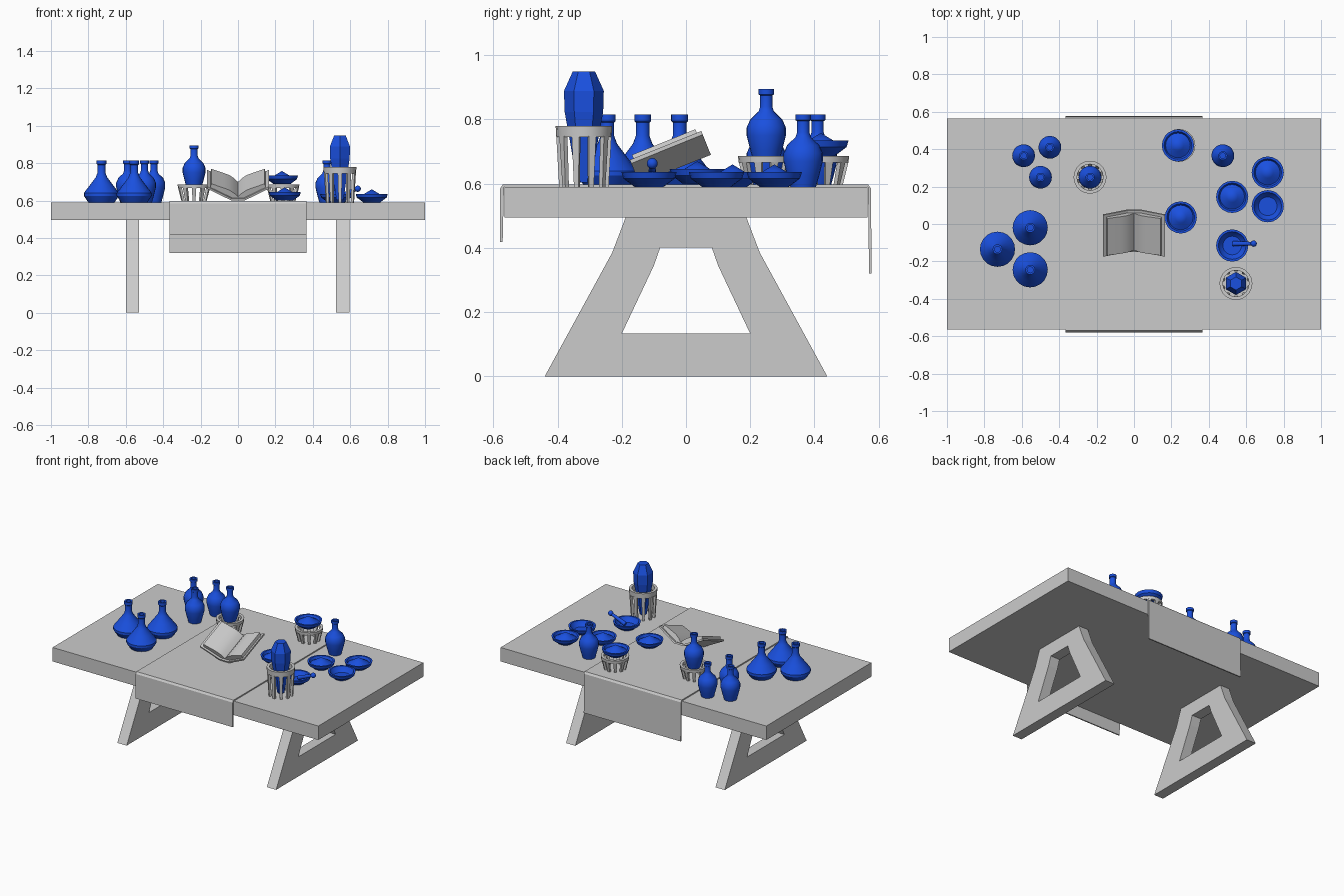
import bpy, bmesh, math
from mathutils import Vector, Matrix

if "Cube" in bpy.data.objects:
    bpy.data.objects.remove(bpy.data.objects["Cube"])

blue = bpy.data.materials.new("blue_glaze")
blue.diffuse_color = (0.01, 0.08, 0.74, 1)
blue.use_nodes = True
blue.node_tree.nodes["Principled BSDF"].inputs["Base Color"].default_value = blue.diffuse_color
TOP = 0.59


def finish(name, bm, mat=None, smooth=True):
    bmesh.ops.recalc_face_normals(bm, faces=bm.faces)
    me = bpy.data.meshes.new(name)
    bm.to_mesh(me)
    bm.free()
    if smooth:
        me.shade_smooth()
        me.set_sharp_from_angle(angle=math.radians(30))
    if mat:
        me.materials.append(mat)
    ob = bpy.data.objects.new(name, me)
    bpy.context.collection.objects.link(ob)
    return ob


def lathe(bm, prof, loc, n=20, closed=False, turn=0.0):
    rings = []
    for r, z in prof:
        if r == 0:
            rings.append([bm.verts.new((loc[0], loc[1], loc[2] + z))] * n)
        else:
            rings.append([bm.verts.new((loc[0] + r * math.cos(turn + i * math.tau / n),
                                        loc[1] + r * math.sin(turn + i * math.tau / n),
                                        loc[2] + z)) for i in range(n)])
    pairs = list(zip(rings, rings[1:])) + ([(rings[-1], rings[0])] if closed else [])
    for a, b in pairs:
        for i in range(n):
            j = (i + 1) % n
            vs = list(dict.fromkeys((a[i], a[j], b[j], b[i])))
            if len(vs) > 2:
                bm.faces.new(vs)


def prism(name, outer, place, t0, t1, inner=None, smooth=False):
    """Extrude a profile from t0 to t1; inner is an optional hole loop."""
    bm = bmesh.new()
    loops = [[[bm.verts.new(place(p, t)) for p in loop] for t in (t0, t1)]
             for loop in (outer, inner) if loop]
    for a, b in loops:
        for i in range(len(a)):
            j = (i + 1) % len(a)
            bm.faces.new((a[i], a[j], b[j], b[i]))
    for k in (0, 1):
        if inner:
            o, h = loops[0][k], loops[1][k]
            for i in range(len(o)):
                j = (i + 1) % len(o)
                bm.faces.new((o[i], o[j], h[j], h[i]))
        else:
            bm.faces.new(loops[0][k])
    return finish(name, bm, smooth=smooth)


def along_x(p, t):
    return (t, p[0], p[1])


# Table top
bm = bmesh.new()
bmesh.ops.create_cube(bm, size=1, matrix=Matrix.Translation((0, 0, 0.5425)) @ Matrix.Diagonal((2, 1.13, 0.095, 1)))
finish("table_top", bm, smooth=False)

# Trestle legs with a window
leg = [(-0.44, 0), (0.44, 0), (0.23, 0.385), (0.188, 0.495), (-0.188, 0.495), (-0.23, 0.385)]
hole = [(-0.2, 0.133), (0.2, 0.133), (0.1, 0.345), (0.08, 0.402), (-0.08, 0.402), (-0.1, 0.345)]
for side, x in (("left", -0.565), ("right", 0.56)):
    prism(side + "_trestle", leg, along_x, x - 0.035, x + 0.035, hole)

# Table runner draped over front and back
runner = [(-0.579, 0.418), (-0.579, 0.585), (-0.57, 0.598), (0.567, 0.598), (0.576, 0.585), (0.578, 0.32),
          (0.57, 0.32), (0.567, 0.589), (-0.567, 0.589), (-0.571, 0.418)]
prism("table_runner", runner, along_x, -0.365, 0.365)

# Open book, tilted up at the back
tilt = Matrix.Translation((0, -0.145, 0.6)) @ Matrix.Rotation(math.radians(22), 4, 'X')


def in_book(p, t):
    return tilt @ Vector((p[0], t, p[1]))


cover = [(-0.165, 0.068), (-0.035, 0), (0.035, 0), (0.165, 0.068), (0.165, 0.08), (0.032, 0.011), (-0.032, 0.011), (-0.165, 0.08)]
prism("book_cover", cover, in_book, 0, 0.24)
page = [(0, 0.011), (0.032, 0.011), (0.148, 0.071), (0.143, 0.092), (0.11, 0.08), (0.075, 0.067), (0.045, 0.055), (0.02, 0.037), (0, 0.016)]
for side, s in (("left", -1), ("right", 1)):
    prism(side + "_pages", [(s * x, w) for x, w in page], in_book, 0.012, 0.225, smooth=True)

# Bottles
flask = [(0, 0), (0.07, 0), (0.094, 0.035), (0.094, 0.05), (0.06, 0.095), (0.03, 0.135), (0.021, 0.16),
         (0.021, 0.2), (0.026, 0.205), (0.026, 0.225), (0.016, 0.225), (0.016, 0.19), (0, 0.19)]
bottle = [(0, 0), (0.04, 0), (0.05, 0.035), (0.061, 0.08), (0.061, 0.105), (0.05, 0.13), (0.024, 0.155),
          (0.019, 0.17), (0.019, 0.205), (0.024, 0.208), (0.024, 0.225), (0.015, 0.225), (0.015, 0.19), (0, 0.19)]
for i, (x, y) in enumerate([(-0.73, -0.135), (-0.555, -0.02), (-0.555, -0.245)]):
    bm = bmesh.new()
    lathe(bm, flask, (x, y, TOP))
    finish(f"flask_{i + 1}", bm, blue)
for i, (x, y, z) in enumerate([(-0.59, 0.365, TOP), (-0.45, 0.41, TOP), (-0.5, 0.25, TOP),
                               (0.475, 0.365, TOP), (-0.235, 0.25, 0.67)]):
    bm = bmesh.new()
    lathe(bm, bottle, (x, y, z))
    finish(f"bottle_{i + 1}", bm, blue)


# Slatted stands: a ring on splayed, tapering bars
def stand(name, x, y, z, h, ring_h, r_top, r_bot, n=10):
    bm = bmesh.new()
    lathe(bm, [(r_top, h), (r_top - 0.002, h - ring_h), (r_top - 0.018, h - ring_h), (r_top - 0.018, h)],
          (x, y, z), closed=True)
    for k in range(n):
        geo = bmesh.ops.create_cube(bm, size=1)["verts"]
        turn = Matrix.Rotation((k + 0.5) * math.tau / n, 3, 'Z')
        for v in geo:
            up = v.co.z > 0
            r = (r_top - 0.009 if up else r_bot - 0.007) + v.co.x * 0.014
            w = v.co.y * (0.024 if up else 0.015)
            v.co = turn @ Vector((r, w, h - ring_h * 0.9 if up else 0)) + Vector((x, y, z))
    finish(name, bm)


stand("bottle_stand", -0.235, 0.25, TOP + 0.006, 0.09, 0.02, 0.088, 0.068)
stand("bowl_stand", 0.24, 0.42, TOP + 0.006, 0.09, 0.02, 0.088, 0.068)
stand("crystal_stand", 0.545, -0.318, TOP, 0.19, 0.035, 0.088, 0.077)

# Faceted crystal
bm = bmesh.new()
lathe(bm, [(0, 0), (0.022, 0), (0.042, 0.12), (0.06, 0.22), (0.062, 0.285), (0.035, 0.345), (0, 0.345)],
      (0.545, -0.318, 0.604), n=6, turn=math.pi / 6)
finish("crystal", bm, blue, smooth=False)

# Bowls, heaped or level
bowl = [(0, 0), (0.045, 0), (0.08, 0.026), (0.086, 0.046), (0.074, 0.046), (0.066, 0.03)]
for i, (x, y, z, heaped) in enumerate([(0.235, 0.42, 0.688, 1), (0.25, 0.035, 0.6, 1), (0.525, 0.145, TOP, 1),
                                       (0.715, 0.275, TOP, 1), (0.715, 0.095, TOP, 0), (0.525, -0.115, TOP, 0)]):
    bm = bmesh.new()
    fill = [(0.03, 0.052), (0, 0.07)] if heaped else [(0.05, 0.014), (0, 0.014)]
    lathe(bm, bowl + fill, (x, y, z))
    finish(f"bowl_{i + 1}", bm, blue)

# Pestle resting on the bowl rim
a, b = Vector((0.53, -0.105, 0.618)), Vector((0.64, -0.105, 0.663))
bm = bmesh.new()
rot = (b - a).to_track_quat('Z', 'Y').to_matrix().to_4x4()
bmesh.ops.create_cone(bm, cap_ends=True, segments=12, radius1=0.014, radius2=0.009, depth=(b - a).length,
                      matrix=Matrix.Translation((a + b) / 2) @ rot)
bmesh.ops.create_uvsphere(bm, u_segments=12, v_segments=8, radius=0.017, matrix=Matrix.Translation(b))
finish("pestle", bm, blue)
